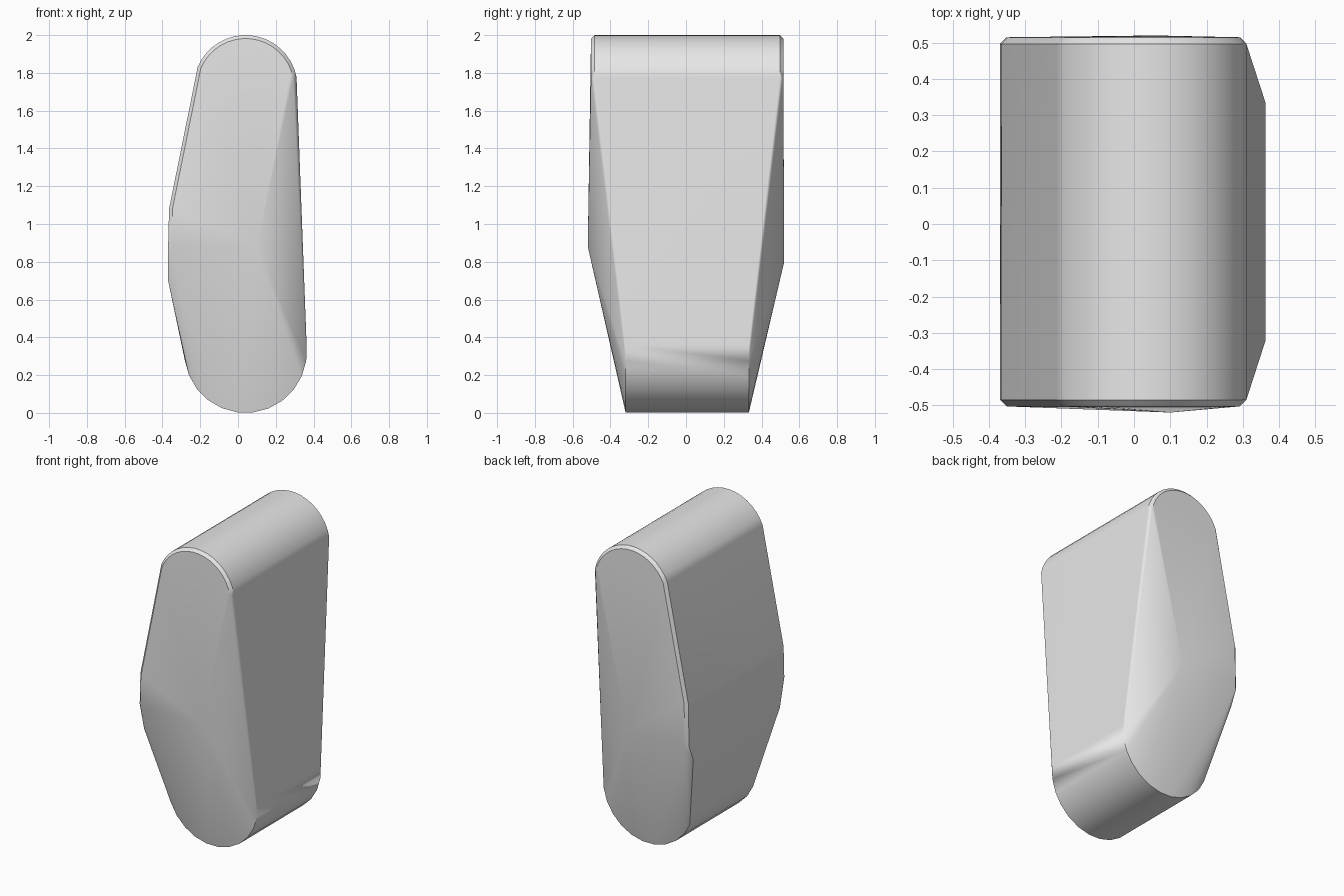
import bpy
import bmesh
from math import cos, sin, radians

if "Cube" in bpy.data.objects:
    bpy.data.objects.remove(bpy.data.objects["Cube"], do_unlink=True)


def arc(cx, cz, r, start, end, steps):
    """Points on an arc in the XZ plane, angles in degrees."""
    angles = [radians(start + (end - start) * i / steps) for i in range(steps + 1)]
    return [(cx + r * cos(a), cz + r * sin(a)) for a in angles]


RIM = 0.018      # softened edge around the upper end caps
CX = 0.04        # centre line of both rounded ends


def end_cap(side, top_y, bottom_y, ridge_x, ridge_z):
    """Outline points of one end: wide above the ridge, tapering below it."""
    pts = []
    # Rounded top and bulging edge, with an inset rim
    for inset, y in ((RIM, top_y), (0, top_y - RIM)):
        outline = arc(CX, 1.725, 0.275 - inset, 11, 157, 16)
        outline += [(-0.365 + inset, 1.08), (-0.37 + inset, ridge_z)]
        pts += [(x, side * y, z) for x, z in outline]
    # Narrow rounded bottom
    pts += [(x, side * bottom_y, z) for x, z in arc(CX, 0.325, 0.325, 188, 366, 12)]
    # Lower bulge edge and the ridge peak
    pts.append((-0.37, side * (bottom_y + 0.12), 0.7))
    pts.append((ridge_x, side * 0.52, ridge_z))
    return pts


# Solid tapered body spanning the two end caps
bm = bmesh.new()
for p in end_cap(-1, 0.503, 0.32, 0.1, 0.88) + end_cap(1, 0.515, 0.333, 0.06, 0.8):
    bm.verts.new(p)
hull = bmesh.ops.convex_hull(bm, input=bm.verts)
loose = {g for g in hull["geom_interior"] + hull["geom_unused"]
         if isinstance(g, bmesh.types.BMVert)}
bmesh.ops.delete(bm, geom=list(loose), context="VERTS")
bmesh.ops.dissolve_limit(bm, angle_limit=radians(0.3), verts=bm.verts, edges=bm.edges)
bmesh.ops.recalc_face_normals(bm, faces=bm.faces)
mesh = bpy.data.meshes.new("tapered_body")
bm.to_mesh(mesh)
bm.free()
body = bpy.data.objects.new("tapered_body", mesh)
bpy.context.collection.objects.link(body)

# Plain grey material
grey = bpy.data.materials.new("light_grey")
grey.use_nodes = True
colour = (0.8, 0.8, 0.8, 1)
grey.diffuse_color = colour
grey.node_tree.nodes["Principled BSDF"].inputs["Base Color"].default_value = colour
mesh.materials.append(grey)

# Smooth rounded ends, crisp outline, flat broad sides
bpy.ops.object.select_all(action="DESELECT")
body.select_set(True)
bpy.context.view_layer.objects.active = body
bpy.ops.object.shade_smooth_by_angle(angle=radians(30))
weighted = body.modifiers.new("even_shading", "WEIGHTED_NORMAL")
weighted.keep_sharp = True
